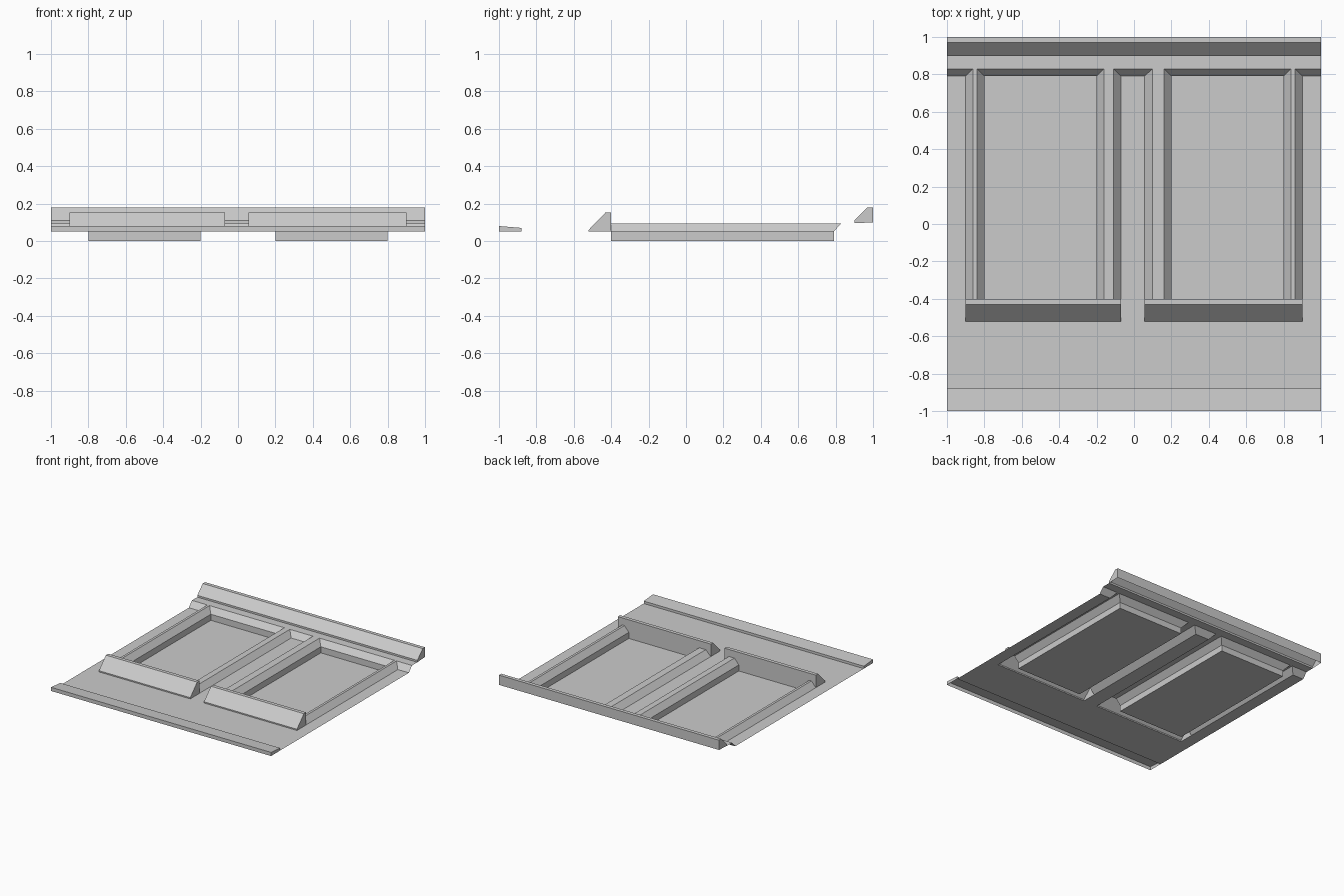
import bpy, bmesh

cube = bpy.data.objects.get("Cube")
if cube:
    bpy.data.objects.remove(cube, do_unlink=True)

grey = bpy.data.materials.new("light_grey")
grey.use_nodes = True
colour = (0.6, 0.6, 0.6, 1)
grey.diffuse_color = colour
grey.node_tree.nodes["Principled BSDF"].inputs["Base Color"].default_value = colour

LOW, HIGH = 0.05, 0.095            # sheet level and rib level
FRONT, BACK, SHELF = -0.40, 0.79, 0.83
STEP = -0.52                       # front foot of the raised lips


def make_part(name, faces):
    """Weld a list of polygons into one flat-shaded sheet facing up."""
    bm = bmesh.new()
    for face in faces:
        bm.faces.new([bm.verts.new(p) for p in face])
    bmesh.ops.remove_doubles(bm, verts=bm.verts, dist=0.0001)
    bmesh.ops.recalc_face_normals(bm, faces=bm.faces)
    if sum(f.normal.z * f.calc_area() for f in bm.faces) < 0:
        bmesh.ops.reverse_faces(bm, faces=bm.faces)
    mesh = bpy.data.meshes.new(name)
    bm.to_mesh(mesh)
    bm.free()
    mesh.materials.append(grey)
    obj = bpy.data.objects.new(name, mesh)
    bpy.context.collection.objects.link(obj)


def flat(x0, x1, y0, y1, z):
    return [(x0, y0, z), (x1, y0, z), (x1, y1, z), (x0, y1, z)]


def shell(x0, x1, profile):
    """Sweep an open (y, z) profile along x and cap both ends."""
    faces = [[(x0, *a), (x1, *a), (x1, *b), (x0, *b)]
             for a, b in zip(profile, profile[1:])]
    return faces + [[(x, *p) for p in profile] for x in (x0, x1)]


# Cross-section: pairs of low points alternate with pairs of high points
xs = [-1, -0.9, -0.86, -0.84, -0.8, -0.2, -0.16, -0.11, -0.07,
      0.055, 0.1, 0.16, 0.2, 0.8, 0.84, 0.86, 0.9, 1]
section = [(x, HIGH if i % 4 in (2, 3) else LOW) for i, x in enumerate(xs)]

ribs, channels, pans = [], [], []
for i, ((x0, z0), (x1, z1)) in enumerate(zip(section, section[1:])):
    y0, y1 = [SHELF if z == HIGH else BACK for z in (z0, z1)]
    if z0 != LOW or z1 != LOW:
        # Rib slopes and rib tops
        ribs.append([(x0, FRONT, z0), (x1, FRONT, z1), (x1, y1, z1), (x0, y0, z0)])
        continue
    # Mitred slope rising to the back shelf
    left, right = xs[max(i - 1, 0)], xs[min(i + 2, len(xs) - 1)]
    ribs.append([(x0, BACK, LOW), (x1, BACK, LOW), (right, SHELF, HIGH), (left, SHELF, HIGH)])
    if x1 - x0 > 0.5:
        # Sunken pan: floor and four walls
        rim = flat(x0, x1, FRONT, BACK, LOW)
        floor = flat(x0, x1, FRONT, BACK, 0)
        pans.append([floor] + [[floor[k], floor[(k + 1) % 4], rim[(k + 1) % 4], rim[k]]
                               for k in range(4)])
    else:
        channels.append(flat(x0, x1, STEP, BACK, LOW))

make_part("rib_sheet", ribs)
make_part("channel_floors", channels)
for side, faces in zip(("right", "left"), pans):
    make_part(side + "_pan", faces)

make_part("front_apron", [flat(-1, 1, -0.88, STEP, LOW)])
make_part("back_shelf", [flat(-1, 1, SHELF, 0.9, HIGH)])

# Raised lips, hollow below, whose back walls follow the rib section
lip = [(STEP, LOW), (STEP, 0.06), (-0.43, 0.153), (FRONT, 0.153)]
for side, first, last in (("right", 1, 8), ("left", 9, 16)):
    x0, x1 = xs[first], xs[last]
    faces = shell(x0, x1, lip)[:3]
    faces += [[(x, *p) for p in lip + [(FRONT, LOW)]] for x in (x0, x1)]
    faces.append([(x, FRONT, z) for x, z in section[first:last + 1]]
                 + [(x1, FRONT, 0.153), (x0, FRONT, 0.153)])
    make_part(side + "_lip", faces)

# Front edge strip and back bar
make_part("front_strip", shell(-1, 1, [(-1, LOW), (-1, 0.08), (-0.88, 0.07), (-0.88, LOW)]))
make_part("back_bar", shell(-1, 1, [(0.9, HIGH), (0.9, 0.11), (0.97, 0.18), (1, 0.18), (1, 0.1)]))
